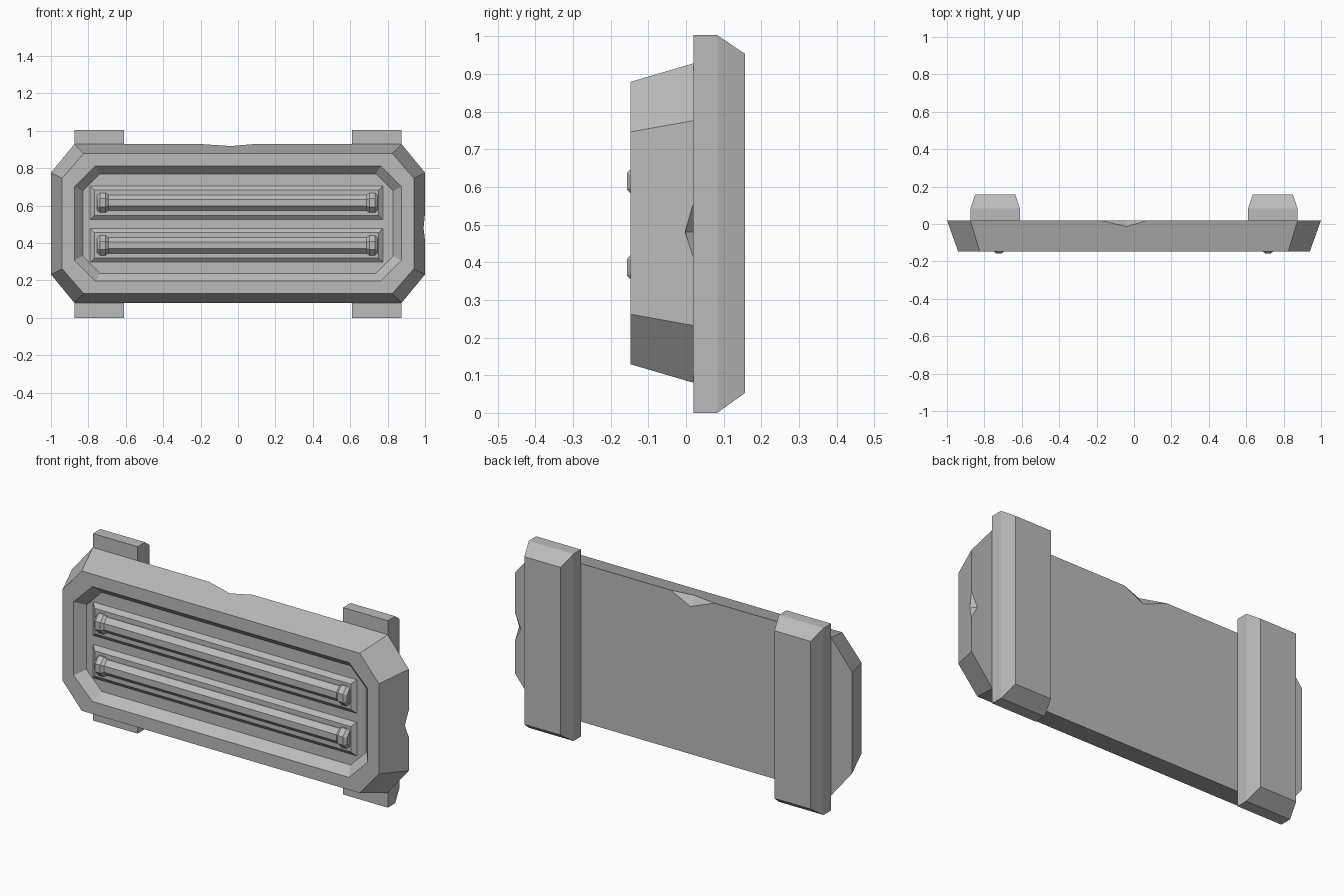
import bpy, bmesh, math
from mathutils import Vector

if "Cube" in bpy.data.objects:
    bpy.data.objects.remove(bpy.data.objects["Cube"], do_unlink=True)

grey = bpy.data.materials.new("plain grey")
grey.use_nodes = True
colour = (0.5, 0.5, 0.5, 1)
grey.diffuse_color = colour
grey.node_tree.nodes["Principled BSDF"].inputs["Base Color"].default_value = colour


def finish(name, bm):
    bmesh.ops.recalc_face_normals(bm, faces=bm.faces[:])
    mesh = bpy.data.meshes.new(name)
    bm.to_mesh(mesh)
    bm.free()
    mesh.materials.append(grey)
    obj = bpy.data.objects.new(name, mesh)
    bpy.context.collection.objects.link(obj)
    return obj


def loft(name, rings):
    """Skin a list of equal-length point rings and cap both ends."""
    bm = bmesh.new()
    loops = [[bm.verts.new(p) for p in ring] for ring in rings]
    for a, b in zip(loops, loops[1:]):
        for i in range(len(a)):
            j = (i + 1) % len(a)
            bm.faces.new((a[i], a[j], b[j], b[i]))
    bm.faces.new(loops[0])
    bm.faces.new(loops[-1])
    return finish(name, bm)


def octagon(y, x, cut_x, z, cut_z, mid=0.504):
    """Chamfered rectangle of half sizes x, z, with corners at cut_x, cut_z."""
    quarter = [(x, cut_z), (cut_x, z)]
    pts = quarter + [(-a, b) for a, b in quarter[::-1]]
    pts += [(-a, -b) for a, b in pts]
    return [(a, y, mid + b) for a, b in pts]


def rectangle(y, x0, x1, z0, z1):
    return [(x0, y, z0), (x1, y, z0), (x1, y, z1), (x0, y, z1)]


def chip(obj, points):
    """Knock a wedge out of an edge."""
    bm = bmesh.new()
    for p in points:
        bm.verts.new(p)
    bmesh.ops.convex_hull(bm, input=bm.verts[:])
    cutter = finish("chip_cutter", bm)
    cutter.hide_render = True
    mod = obj.modifiers.new("chip", "BOOLEAN")
    mod.operation = "DIFFERENCE"
    mod.solver = "EXACT"
    mod.object = cutter
    bpy.context.view_layer.objects.active = obj
    bpy.ops.object.modifier_apply(modifier=mod.name)
    bpy.data.objects.remove(cutter, do_unlink=True)


# Chamfered housing with a shallow recess in the front
housing = loft("housing", [
    octagon(0.02, 1.0, 0.875, 0.424, 0.272),
    octagon(-0.147, 0.94, 0.825, 0.375, 0.242),
    octagon(-0.147, 0.873, 0.762, 0.308, 0.197),
    octagon(-0.10, 0.83, 0.738, 0.266, 0.173),
])

# Worn chips on the top and left back edges
chip(housing, [(-0.19, 0.021, 0.929), (0.08, 0.021, 0.929), (-0.04, -0.015, 0.92),
               (-0.04, 0.021, 0.87), (-0.04, 0.06, 1.0)])
chip(housing, [(1.001, 0.021, 0.56), (1.001, 0.021, 0.41), (0.989, -0.005, 0.48),
               (0.965, 0.021, 0.48), (1.06, 0.06, 0.48)])

# Two mounting straps on the back, tapered toward the wall side
for side, name in ((1, "left"), (-1, "right")):
    inner, outer = 0.61 * side, 0.875 * side
    slim = 0.025 * side
    loft(name + "_strap", [
        rectangle(0.02, inner, outer, 0.0, 1.003),
        rectangle(0.083, inner, outer, 0.0, 1.003),
        rectangle(0.157, inner + slim, outer - slim, 0.053, 0.953),
    ])


def tube_ring(x, radius, z, y=-0.104):
    """Eight-sided ring across the tube axis with a flat facing the front."""
    apex = radius / math.cos(math.pi / 8)
    angles = [math.pi / 8 + k * math.pi / 4 for k in range(8)]
    return [(x, y + apex * math.cos(a), z + apex * math.sin(a)) for a in angles]


# Lamp units: bevelled base plate, tube and two end caps each
for name, z in (("upper", 0.615), ("lower", 0.387)):
    loft(name + "_lamp_base", [
        rectangle(-0.095, -0.79, 0.775, z - 0.09, z + 0.09),
        rectangle(-0.10, -0.79, 0.775, z - 0.09, z + 0.09),
        rectangle(-0.118, -0.767, 0.752, z - 0.068, z + 0.068),
    ])
    loft(name + "_tube", [tube_ring(x, 0.042, z) for x in (-0.72, 0.715)])
    for side, end in ((1, "left"), (-1, "right")):
        profile = ((0.75, 0.04), (0.735, 0.053), (0.705, 0.053), (0.69, 0.042))
        loft(f"{name}_{end}_cap", [tube_ring(x * side - 0.003, r, z) for x, r in profile])
